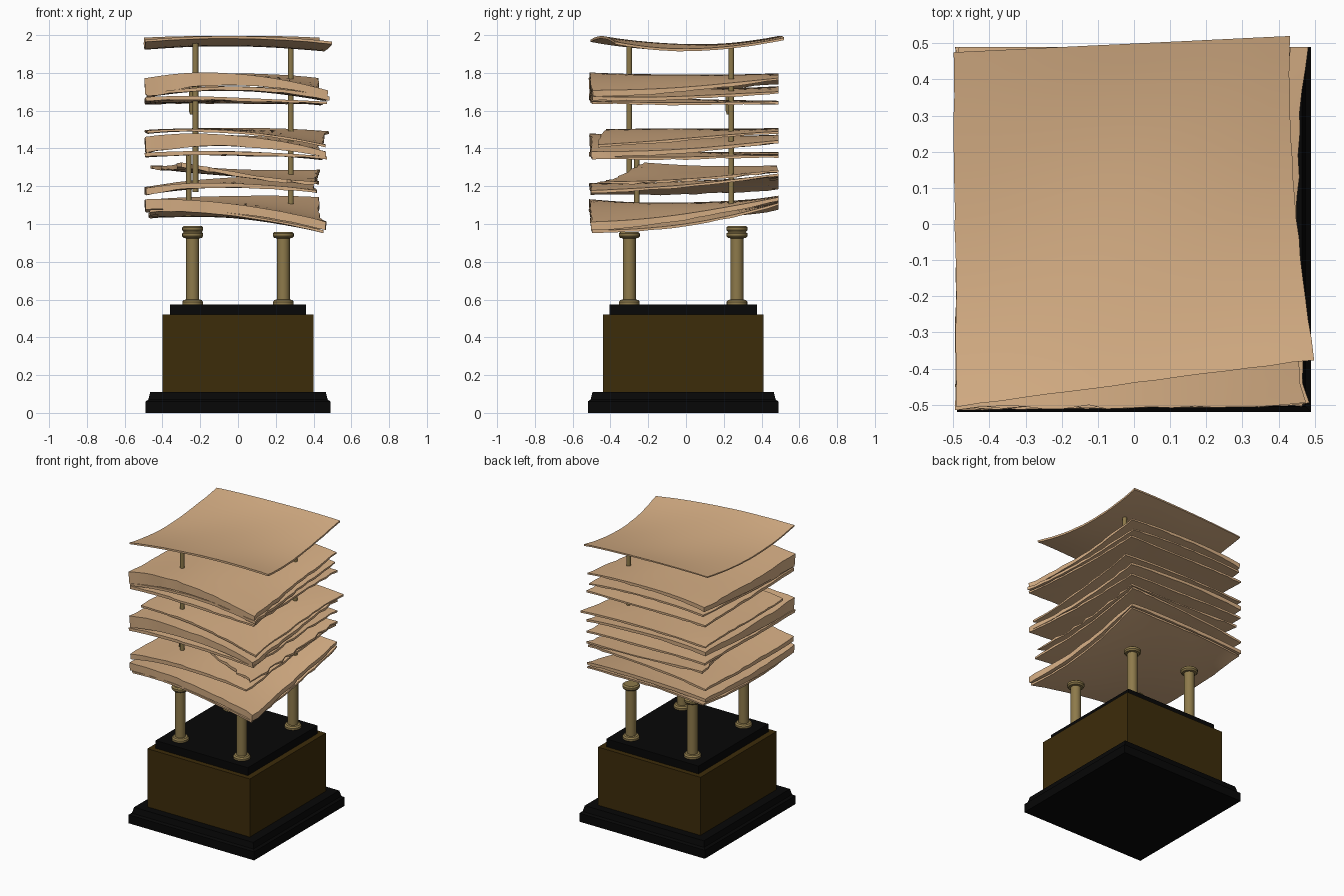
import bpy, bmesh, math, random

if "Cube" in bpy.data.objects:
    bpy.data.objects.remove(bpy.data.objects["Cube"])
random.seed(4)


def material(name, rgb):
    m = bpy.data.materials.new(name)
    m.diffuse_color = (*rgb, 1)
    m.use_nodes = True
    m.node_tree.nodes["Principled BSDF"].inputs["Base Color"].default_value = m.diffuse_color
    return m


TAN = material("tan_sheet", (0.68, 0.43, 0.235))
BRASS = material("aged_brass", (0.27, 0.195, 0.07))
BRONZE = material("dark_bronze", (0.046, 0.025, 0.003))
BLACK = material("black", (0.002, 0.002, 0.002))


def finish(bm, name, mat, angle=35):
    bmesh.ops.recalc_face_normals(bm, faces=bm.faces)
    me = bpy.data.meshes.new(name)
    bm.to_mesh(me)
    bm.free()
    me.materials.append(mat)
    me.shade_smooth()
    me.set_sharp_from_angle(angle=math.radians(angle))
    ob = bpy.data.objects.new(name, me)
    bpy.context.collection.objects.link(ob)
    return ob


def tower(name, mat, sections):
    """Stack of rectangles (x half width, y min, y max, z)."""
    bm = bmesh.new()
    loops = []
    for hx, y0, y1, z in sections:
        loops.append([bm.verts.new(p) for p in
                      ((-hx, y0, z), (hx, y0, z), (hx, y1, z), (-hx, y1, z))])
    for a, b in zip(loops, loops[1:]):
        for i in range(4):
            j = (i + 1) % 4
            bm.faces.new((a[i], a[j], b[j], b[i]))
    bm.faces.new(loops[0][::-1])
    bm.faces.new(loops[-1])
    return finish(bm, name, mat)


def turned(name, mat, x, y, profile, n=20):
    """Lathe a (radius, z) profile around a vertical axis."""
    bm = bmesh.new()
    rings = [[bm.verts.new((x + r * math.cos(2 * math.pi * i / n),
                            y + r * math.sin(2 * math.pi * i / n), z))
              for i in range(n)] for r, z in profile]
    for a, b in zip(rings, rings[1:]):
        for i in range(n):
            j = (i + 1) % n
            bm.faces.new((a[i], a[j], b[j], b[i]))
    bm.faces.new(rings[0][::-1])
    bm.faces.new(rings[-1])
    return finish(bm, name, mat)


def blend(c, u, v):
    """Bilinear mix of front-left, front-right, back-left, back-right."""
    return (c[0] * (1 - u) + c[1] * u) * (1 - v) + (c[2] * (1 - u) + c[3] * u) * v


XS, YS = (-.49, .47, -.49, .43), (-.51, -.50, .49, .49)


def leaf(name, z, thick, arch=0.0, sag=0.0, xs=XS, ys=YS, ragged=0.006, n=16):
    """Warped sheet: corner heights of the top face, corner thicknesses."""
    bm = bmesh.new()
    top, low = {}, {}
    p = random.uniform(0, 6)
    for i in range(n + 1):
        for j in range(n + 1):
            u, v = i / n, j / n
            edge = i in (0, n) or j in (0, n)
            r = random.uniform(-ragged, ragged) if edge else 0
            x = blend(xs, u, v) - 0.02 * 4 * v * (1 - v) * u + r
            y = blend(ys, u, v) + (r if j == 0 else 0)
            h = (blend(z, u, v) + arch * (1 - .5 * v) * 4 * u * (1 - u)
                 - sag * 4 * v * (1 - v)
                 + 0.003 * math.sin(7 * u + p) * math.cos(6 * v + p))
            t = blend(thick, u, v)
            inset = 1 - 0.1 * t * edge
            top[i, j] = bm.verts.new((x, y, h))
            low[i, j] = bm.verts.new((x * inset, y * inset, h - t - r * .5))
    for i in range(n):
        for j in range(n):
            q = ((i, j), (i + 1, j), (i + 1, j + 1), (i, j + 1))
            bm.faces.new([top[k] for k in q])
            bm.faces.new([low[k] for k in reversed(q)])
    rim = ([(i, 0) for i in range(n)] + [(n, j) for j in range(n)]
           + [(i, n) for i in range(n, 0, -1)] + [(0, j) for j in range(n, 0, -1)])
    for a, b in zip(rim, rim[1:] + rim[:1]):
        bm.faces.new((top[b], top[a], low[a], low[b]))
    return finish(bm, name, TAN, 40)


# Pedestal
tower("plinth", BLACK, [(.49, -.52, .49, 0), (.49, -.52, .49, .06),
                        (.475, -.505, .475, .07), (.465, -.495, .465, .11)])
tower("pedestal_block", BRONZE, [(.40, -.44, .41, .11), (.40, -.44, .41, .52)])
tower("pedestal_top", BLACK, [(.36, -.405, .375, .52), (.36, -.405, .375, .575)])

# Four short columns with flanged ends
for side, x in (("left", -.24), ("right", .24)):
    for end, y in (("front", -.30), ("back", .27)):
        t = .99 if (side, end) == ("left", "back") else .958
        turned(f"column_{end}_{side}", BRASS, x, y,
               [(.055, .57), (.055, .588), (.047, .598), (.034, .60), (.034, t - .034),
                (.048, t - .032), (.056, t - .022), (.056, t - .008), (.046, t)])

# Slim rods that hold the leaves
turned("rod_front_left", BRASS, -.225, -.30, [(.015, 1.17), (.015, 1.96)], 12)
turned("rod_back_right", BRASS, .28, .24, [(.015, 1.08), (.015, 1.95)], 12)
turned("rod_lower_left", BRASS, -.26, -.26,
       [(.03, 1.04), (.03, 1.06), (.014, 1.062), (.014, 1.37)], 12)
turned("rod_stub", BRASS, -.24, .23, [(.014, 1.58), (.02, 1.60), (.02, 1.72)], 12)

# Leaves, from top to bottom
leaf("leaf_top", (1.975, 1.965, 1.985, 1.985), (.012, .014, .008, .012), .025, .045,
     (-.49, .50, -.50, .43), (-.505, -.375, .475, .52), .002)
leaf("leaf_upper_folded", (1.77, 1.705, 1.77, 1.77), (.09, .035, .03, .012), .06, .01)
leaf("leaf_upper_inner", (1.69, 1.675, 1.715, 1.70), (.015, .02, .012, .012), .045, .01,
     xs=(-.48, .48, -.48, .42))
leaf("leaf_upper_lower", (1.672, 1.645, 1.645, 1.645), (.022, .012, .014, .012), .012)
leaf("leaf_middle_thin", (1.495, 1.42, 1.495, 1.49), (.014, .012, .012, .012), .035,
     xs=(-.48, .46, -.49, .48), ys=(-.40, -.47, .49, .49))
leaf("leaf_middle_folded", (1.46, 1.38, 1.455, 1.44), (.085, .03, .03, .014), .05, .01)
leaf("leaf_middle_lower", (1.375, 1.355, 1.375, 1.36), (.022, .014, .014, .012), .02, 0)
leaf("leaf_torn", (1.325, 1.22, 1.31, 1.285), (.025, .012, .014, .012), -.01, .01,
     (-.30, .43, -.47, .43), (-.22, -.46, .48, .49), .012)
leaf("leaf_lower", (1.19, 1.175, 1.195, 1.265), (.035, .014, .014, .014), .035, .01,
     xs=(-.49, .42, -.49, .42))
leaf("leaf_bottom", (1.13, 1.01, 1.125, 1.14), (.055, .045, .025, .02), .035, .02)
leaf("leaf_bottom_under", (1.075, .965, 1.085, 1.11), (.014, .014, .012, .012), .035, .035,
     xs=(-.47, .45, -.47, .43))
